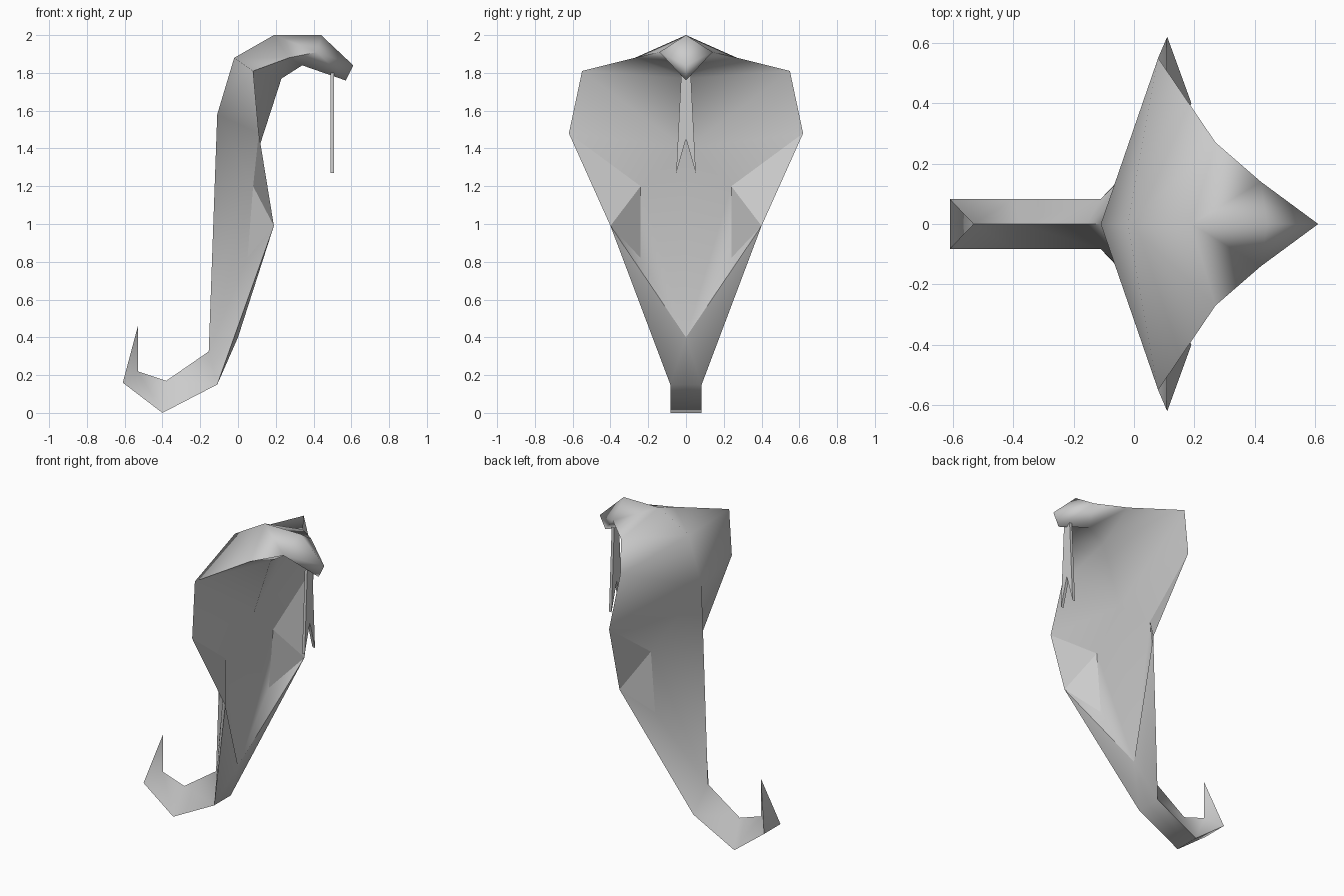
import bpy, bmesh, math

if "Cube" in bpy.data.objects:
    bpy.data.objects.remove(bpy.data.objects["Cube"])

# One plain grey for everything
grey = bpy.data.materials.new("plain grey")
grey.diffuse_color = (0.6, 0.6, 0.6, 1)
grey.use_nodes = True
grey.node_tree.nodes["Principled BSDF"].inputs["Base Color"].default_value = grey.diffuse_color


def build(name, points, faces, smooth_angle=None):
    """Make a half from named points, then mirror it over y = 0."""
    bm = bmesh.new()
    v = {k: bm.verts.new(p) for k, p in points.items()}
    for f in faces:
        bm.faces.new([v[k] for k in f.split()])
    bmesh.ops.mirror(bm, geom=bm.verts[:] + bm.edges[:] + bm.faces[:],
                     axis='Y', merge_dist=0.0)
    bmesh.ops.remove_doubles(bm, verts=bm.verts[:], dist=0.0005)
    bmesh.ops.recalc_face_normals(bm, faces=bm.faces[:])
    me = bpy.data.meshes.new(name)
    bm.to_mesh(me)
    bm.free()
    me.materials.append(grey)
    ob = bpy.data.objects.new(name, me)
    bpy.context.collection.objects.link(ob)
    if smooth_angle:
        bpy.context.view_layer.objects.active = ob
        ob.select_set(True)
        bpy.ops.object.shade_smooth_by_angle(angle=math.radians(smooth_angle))
        ob.select_set(False)
    return ob


# Wing panel corners shared with the body
wing_tip, wing_low = (.11, .62, 1.48), (.19, .40, .99)
root_low, root_top = (.05, .24, .82), (.08, .24, 1.20)

P = {
    # tail: ridge on top, flat underside
    "tip": (-.53, 0, .46),
    "end_top": (-.53, 0, .22), "end": (-.61, .083, .16), "end_mid": (-.61, 0, .16),
    "bend_top": (-.38, 0, .17), "bend": (-.40, .083, 0), "bend_mid": (-.40, 0, 0),
    "neck_top": (-.155, 0, .325), "neck": (-.11, .083, .15), "neck_mid": (-.11, 0, .15),
    # back ridge and crown
    "back": (-.11, 0, 1.58), "nape": (-.02, 0, 1.88), "crown": (.19, 0, 2.0),
    "brow": (.44, 0, 2.0), "snout": (.61, 0, 1.84), "chin": (.57, 0, 1.76),
    # hood rim
    "A": wing_tip, "B": wing_low, "C": root_low, "D": root_top,
    "rim": (.08, .55, 1.81), "lip1": (.27, .27, 1.88), "lip2": (.42, .14, 1.91),
    # belly and throat
    "belly": (0, 0, .40), "chest": (.11, 0, 1.40),
    "throat": (.23, 0, 1.77), "palate": (.34, 0, 1.84),
}
F = [
    # tail
    "tip end end_top", "tip end_mid end", "end_top end bend bend_top",
    "end_mid bend_mid bend end", "bend_top bend neck neck_top",
    "bend_mid neck_mid neck bend",
    # outer side of the body and hood
    "neck_top neck C", "neck B C", "neck_top C D", "neck_top D back",
    "back D A", "back A rim", "back rim nape",
    "nape rim lip1 crown", "crown lip1 lip2 brow", "brow lip2 snout",
    "snout lip2 chin",
    # inner side
    "neck_mid belly neck", "neck belly B", "belly C B", "belly chest D C",
    "chest A D", "chest rim A", "chest throat rim", "throat lip1 rim",
    "throat palate lip1", "palate lip2 lip1", "palate chin lip2",
]
build("hooded_body", P, F, 80)

# Thin flat panel on each wing
build("wing_panel", {"A": wing_tip, "B": wing_low, "C": root_low, "D": root_top},
      ["A B D", "B C D"])

# Forked tongue: half outline extruded through x
outline = [(0, 1.80), (.025, 1.80), (.052, 1.27), (0, 1.45)]
T = {}
for i, (y, z) in enumerate(outline):
    T["f%d" % i] = (.508, y, z)
    T["b%d" % i] = (.490, y, z)
build("forked_tongue", T, ["f0 f1 f2 f3", "b3 b2 b1 b0", "f1 b1 b2 f2",
                           "f2 b2 b3 f3", "f0 b0 b1 f1"])
